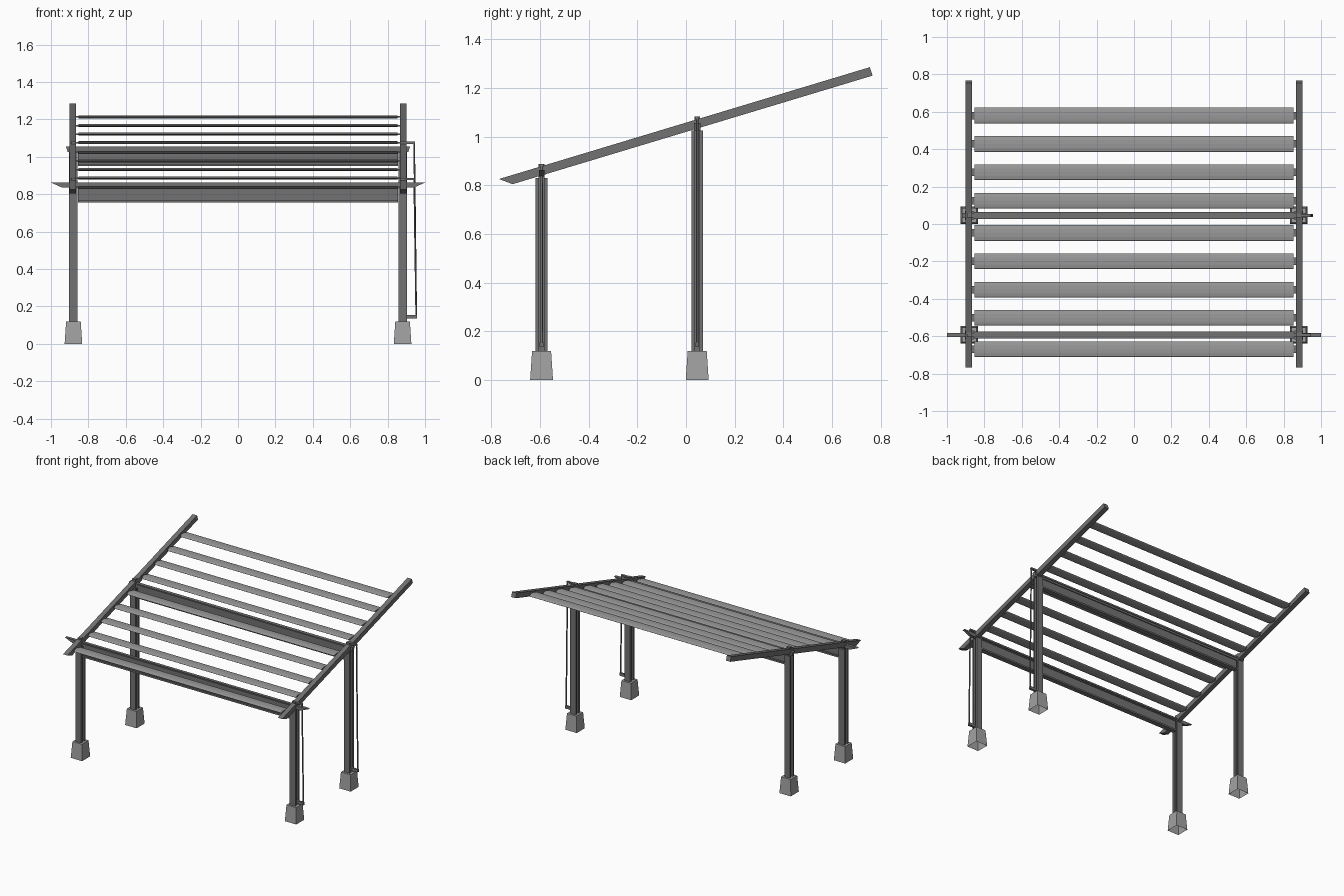
import bpy, bmesh, math
from mathutils import Vector

cube = bpy.data.objects.get("Cube")
if cube:
    bpy.data.objects.remove(cube, do_unlink=True)


def material(name, grey):
    m = bpy.data.materials.new(name)
    m.use_nodes = True
    colour = (grey, grey, grey, 1)
    m.diffuse_color = colour
    m.node_tree.nodes["Principled BSDF"].inputs["Base Color"].default_value = colour
    return m


STEEL = material("dark steel", 0.17)
SLAT = material("slat grey", 0.32)
CONCRETE = material("concrete", 0.36)


def finish(bm, name, mat):
    bmesh.ops.recalc_face_normals(bm, faces=bm.faces)
    mesh = bpy.data.meshes.new(name)
    bm.to_mesh(mesh)
    bm.free()
    mesh.materials.append(mat)
    ob = bpy.data.objects.new(name, mesh)
    bpy.context.collection.objects.link(ob)
    return ob


def prism(name, profile, axis, lo, hi, mat):
    """Extrude a 2D outline along x, y or z from lo to hi."""
    place = {"x": lambda u, v, t: (t, u, v),
             "y": lambda u, v, t: (u, t, v),
             "z": lambda u, v, t: (u, v, t)}[axis]
    bm = bmesh.new()
    face = bm.faces.new([bm.verts.new(place(u, v, lo)) for u, v in profile])
    grown = bmesh.ops.extrude_face_region(bm, geom=[face])
    step = Vector(place(0, 0, hi - lo))
    bmesh.ops.translate(bm, vec=step, verts=[
        v for v in grown["geom"] if isinstance(v, bmesh.types.BMVert)])
    return finish(bm, name, mat)


def box(name, x, y, z, mat):
    outline = [(x[0], y[0]), (x[1], y[0]), (x[1], y[1]), (x[0], y[1])]
    return prism(name, outline, "z", z[0], z[1], mat)


def i_section(cu, cv, width, depth, flange, web):
    """I outline with its flanges facing the v direction."""
    w, d, t, k = width / 2, depth / 2, web / 2, depth / 2 - flange
    half = [(-w, -d), (w, -d), (w, -k), (t, -k)]
    pts = half + [(u, -v) for u, v in reversed(half)]
    pts += [(-t, k), (-t, -k), (-w, -k)]
    pts = half + [(t, k), (w, k), (w, d), (-w, d), (-w, k), (-t, k), (-t, -k), (-w, -k)]
    return [(cu + u, cv + v) for u, v in pts]


def footing(name, cx, cy):
    bm = bmesh.new()
    bmesh.ops.create_cube(bm, size=1)
    bmesh.ops.delete(bm, geom=[f for f in bm.faces if f.normal.z < -0.5],
                     context="FACES_ONLY")
    for v in bm.verts:
        size = 0.078 if v.co.z > 0 else 0.094
        v.co = (cx + v.co.x * size, cy + v.co.y * size, (v.co.z + 0.5) * 0.12)
    return finish(bm, name, CONCRETE)


def rod(name, a, b, radius):
    curve = bpy.data.curves.new(name, "CURVE")
    curve.dimensions = "3D"
    curve.bevel_depth = radius
    curve.bevel_resolution = 1
    curve.use_fill_caps = True
    line = curve.splines.new("POLY")
    line.points.add(1)
    line.points[0].co = (*a, 1)
    line.points[1].co = (*b, 1)
    curve.materials.append(STEEL)
    ob = bpy.data.objects.new(name, curve)
    bpy.context.collection.objects.link(ob)
    return ob


def roof_z(y):
    """Height of the rafter centre line."""
    return 0.806 + 0.3016 * (y + 0.77)


POST_X = 0.88
ROWS = {"front": (-0.593, 0.83), "back": (0.046, 1.025)}

# Posts on tapered footings, with a small cap pin through each rafter
for row, (y, top) in ROWS.items():
    for side, s in (("left", 1), ("right", -1)):
        name = row + "_" + side
        x = s * POST_X
        footing(name + "_footing", x, y)
        prism(name + "_post", i_section(x, y, 0.046, 0.048, 0.014, 0.016),
              "z", 0.12, top, STEEL)
        box(name + "_cap_pin", (x - 0.014, x + 0.014), (y - 0.012, y + 0.012),
            (top - 0.005, top + 0.058), STEEL)

    # Cross beam between the posts
    prism(row + "_beam", i_section(y, top - 0.024, 0.036, 0.1, 0.012, 0.012),
          "x", -0.856, 0.856, STEEL)

    # Drain line held off the left post by two arms
    arm_x = 0.942
    arm_top = top + 0.045
    box(row + "_upper_arm", (POST_X, arm_x + 0.004), (y - 0.008, y + 0.008),
        (arm_top, arm_top + 0.012), STEEL)
    box(row + "_lower_arm", (POST_X, 0.957), (y - 0.008, y + 0.008),
        (0.135, 0.155), STEEL)
    rod(row + "_drain_line", (arm_x, y, arm_top + 0.006), (0.953, y, 0.14), 0.005)

# Beam ends that run past the rafters
y = ROWS["front"][0]
prism("front_tie", [(-1, 0.862), (-0.94, 0.836), (0.94, 0.836), (1, 0.862)],
      "y", y - 0.011, y + 0.011, STEEL)
y = ROWS["back"][0]
prism("back_tie", [(-0.92, 1.055), (-0.91, 1.025), (0.91, 1.025), (0.92, 1.055)],
      "y", y - 0.013, y + 0.013, STEEL)

# Sloping rafters with angled ends
half = 0.019
rafter = [(-0.768, roof_z(-0.768) + half), (-0.712, roof_z(-0.712) - half),
          (0.766, roof_z(0.766) - half), (0.755, roof_z(0.755) + half)]
for side, c in (("left", 0.883), ("right", -0.883)):
    prism(side + "_rafter", rafter, "x", c - 0.018, c + 0.018, STEEL)

# Flat lens-shaped slats on pivot bars
for i, y in enumerate((-0.67, -0.502, -0.351, -0.199, -0.048,
                       0.125, 0.277, 0.428, 0.58)):
    z = roof_z(y)
    lens = [(y + 0.042 * math.cos(a), z + 0.008 * math.sin(a))
            for a in (k * math.tau / 12 for k in range(12))]
    prism(f"slat_{i + 1}", lens, "x", -0.853, 0.853, SLAT)
    for side, s in (("left", 1), ("right", -1)):
        ends = sorted((s * 0.845, s * 0.87))
        box(f"slat_{i + 1}_{side}_pivot", ends, (y - 0.02, y + 0.02),
            (z - 0.004, z + 0.004), STEEL)
